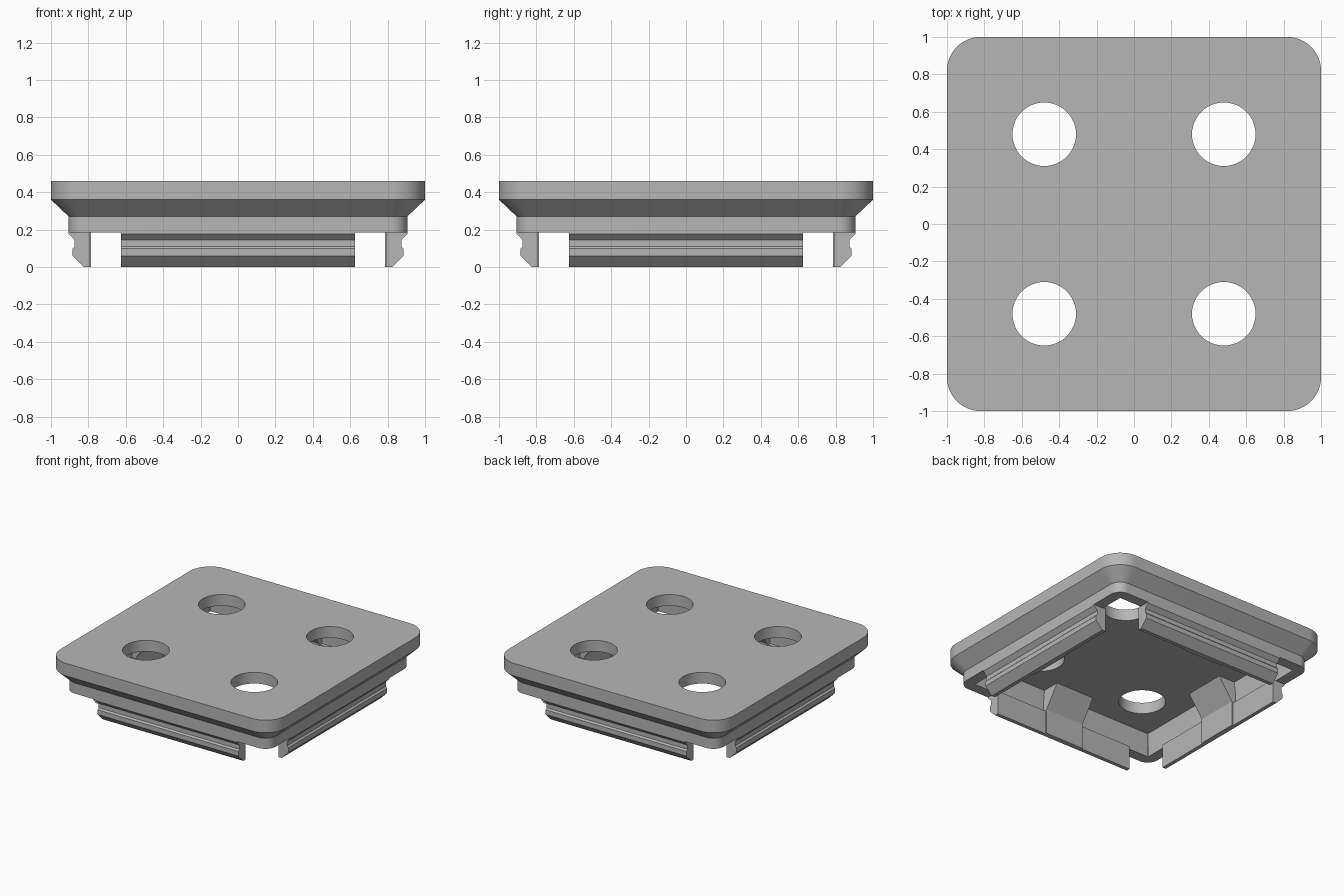
import bpy, bmesh, math
from mathutils import Matrix, Vector

cube = bpy.data.objects.get("Cube")
if cube:
    bpy.data.objects.remove(cube, do_unlink=True)

# Single grey plastic
grey = bpy.data.materials.new("grey_plastic")
grey.use_nodes = True
colour = (0.47, 0.47, 0.47, 1)
grey.diffuse_color = colour
grey.node_tree.nodes["Principled BSDF"].inputs["Base Color"].default_value = colour


def finish(name, bm):
    bmesh.ops.recalc_face_normals(bm, faces=bm.faces)
    mesh = bpy.data.meshes.new(name)
    bm.to_mesh(mesh)
    bm.free()
    mesh.materials.append(grey)
    obj = bpy.data.objects.new(name, mesh)
    bpy.context.collection.objects.link(obj)
    return obj


def rounded_square(half, radius, steps):
    points = []
    for quarter in range(4):
        angle = quarter * math.pi / 2
        centre = Matrix.Rotation(angle, 2) @ Vector((half - radius, half - radius))
        for i in range(steps + 1):
            a = angle + i / steps * math.pi / 2
            points.append(centre + radius * Vector((math.cos(a), math.sin(a))))
    return points


def loft(name, levels, steps):
    """Stack rounded squares given as (z, half width, corner radius)."""
    bm = bmesh.new()
    rings = [[bm.verts.new((p.x, p.y, z)) for p in rounded_square(h, r, steps)]
             for z, h, r in levels]
    for low, high in zip(rings, rings[1:]):
        for i in range(len(low)):
            j = (i + 1) % len(low)
            bm.faces.new((low[i], low[j], high[j], high[i]))
    bm.faces.new(rings[0])
    bm.faces.new(rings[-1])
    return finish(name, bm)


def extrude_profile(name, profile, half_length, turn):
    """Extrude an (outward, z) profile along one side and turn it into place."""
    bm = bmesh.new()
    ends = [[bm.verts.new((x, y, z)) for x, z in profile]
            for y in (-half_length, half_length)]
    for i in range(len(profile)):
        j = (i + 1) % len(profile)
        bm.faces.new((ends[0][i], ends[0][j], ends[1][j], ends[1][i]))
    for end in ends:
        bm.faces.new(end)
    bmesh.ops.rotate(bm, verts=bm.verts, matrix=Matrix.Rotation(turn, 3, 'Z'))
    return finish(name, bm)


def cut(target, cutter):
    cutter.hide_render = True
    mod = target.modifiers.new(cutter.name, 'BOOLEAN')
    mod.operation = 'DIFFERENCE'
    mod.solver = 'EXACT'
    mod.object = cutter
    bpy.context.view_layer.objects.active = target
    bpy.ops.object.modifier_apply(modifier=mod.name)
    bpy.data.objects.remove(cutter, do_unlink=True)


# Lid plate with chamfered underside
lid = loft("lid", [(0.185, 0.905, 0.09), (0.27, 0.905, 0.09),
                   (0.36, 1, 0.18), (0.46, 1, 0.18)], 12)

# Hollow underside
cut(lid, loft("cavity_cutter", [(0.1, 0.82, 0.004), (0.27, 0.82, 0.004),
                                (0.37, 0.81, 0.004)], 1))

# Four round holes
for x in (-0.48, 0.48):
    for y in (-0.48, 0.48):
        bm = bmesh.new()
        bmesh.ops.create_cone(bm, cap_ends=True, segments=48, radius1=0.17,
                              radius2=0.17, depth=0.4,
                              matrix=Matrix.Translation((x, y, 0.42)))
        cut(lid, finish("hole_cutter", bm))

bpy.ops.object.select_all(action='DESELECT')
lid.select_set(True)
bpy.context.view_layer.objects.active = lid
bpy.ops.object.shade_smooth_by_angle(angle=math.radians(30))

# Snap clips and their central braces on every side
clip = [(0.795, 0), (0.825, 0), (0.885, 0.06), (0.885, 0.098), (0.873, 0.11),
        (0.873, 0.145), (0.905, 0.177), (0.905, 0.19), (0.795, 0.19)]
brace = [(0.785, 0), (0.81, 0), (0.81, 0.19), (0.84, 0.19), (0.84, 0.38),
         (0.66, 0.38), (0.785, 0.2)]
for i, side in enumerate(("left", "back", "right", "front")):
    extrude_profile(side + "_clip", clip, 0.625, i * math.pi / 2)
    extrude_profile(side + "_brace", brace, 0.17, i * math.pi / 2)
